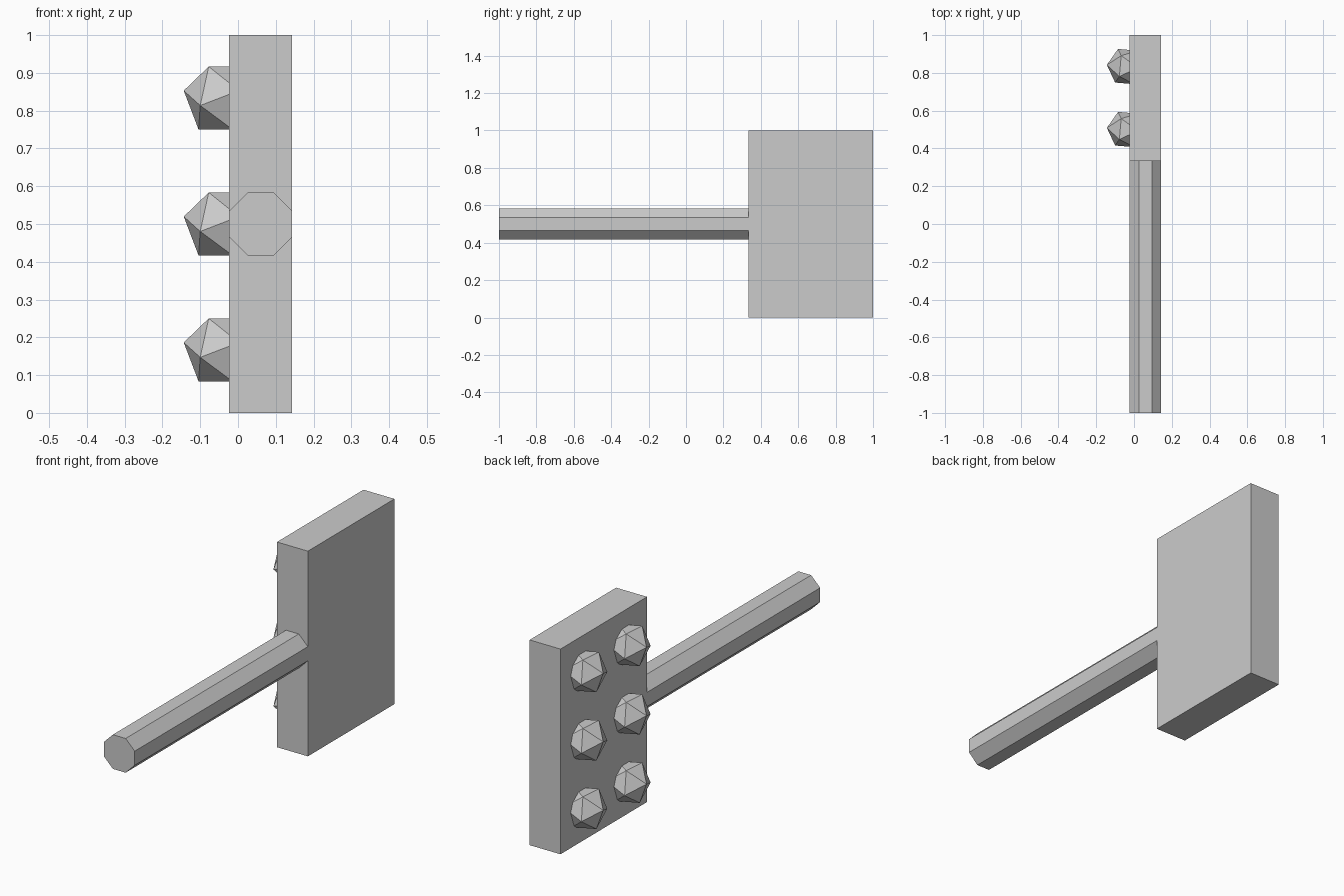
import bpy, bmesh
from math import cos, sin, pi, radians, sqrt
from mathutils import Matrix

cube = bpy.data.objects.get("Cube")
if cube:
    bpy.data.objects.remove(cube, do_unlink=True)

UNIT = 1 / 6            # grid size shared by all parts
BODY_X = 0.06           # centre of the head's thickness

grey = bpy.data.materials.new("light_grey")
grey.use_nodes = True
grey.diffuse_color = (0.6, 0.6, 0.6, 1)
grey.node_tree.nodes["Principled BSDF"].inputs["Base Color"].default_value = (0.6, 0.6, 0.6, 1)


def finish(name, bm, location):
    bmesh.ops.recalc_face_normals(bm, faces=bm.faces)
    mesh = bpy.data.meshes.new(name)
    bm.to_mesh(mesh)
    bm.free()
    mesh.materials.append(grey)
    obj = bpy.data.objects.new(name, mesh)
    obj.location = location
    bpy.context.collection.objects.link(obj)
    return obj


# Head: a flat upright slab
bm = bmesh.new()
bmesh.ops.create_cube(bm, size=1)
bmesh.ops.scale(bm, vec=(UNIT, 4 * UNIT, 6 * UNIT), verts=bm.verts)
finish("head", bm, (BODY_X, 4 * UNIT, 3 * UNIT))

# Handle: an octagonal bar along y with flats up, down and to the sides
bm = bmesh.new()
radius = UNIT / 2 / cos(pi / 8)
bmesh.ops.create_cone(bm, cap_ends=True, segments=8, radius1=radius,
                      radius2=radius, depth=8 * UNIT)
first = min(bm.verts, key=lambda v: (v.co.z, v.co.y, v.co.x))
on_axis = any(abs(v.co.x) < 1e-4 for v in bm.verts)
if on_axis:
    bmesh.ops.rotate(bm, verts=bm.verts, matrix=Matrix.Rotation(pi / 8, 3, 'Z'))
bmesh.ops.rotate(bm, verts=bm.verts, matrix=Matrix.Rotation(pi / 2, 3, 'X'))
finish("handle", bm, (BODY_X, -2 * UNIT, 3 * UNIT))


# Studs: icosahedra resting on a face, half sunk into the side of the head
def stud(name, location):
    bm = bmesh.new()
    half = UNIT / 2
    big = half * 1.236            # radius of the two middle rings
    small = big * (sqrt(5) - 1) / 2
    low = half * 0.236
    turn = radians(-5)
    for ring, z, start in ((small, half, 0), (big, low, pi),
                           (big, -low, 0), (small, -half, pi)):
        for k in range(3):
            a = start + turn + k * 2 * pi / 3
            bm.verts.new((ring * cos(a), ring * sin(a), z))
    bmesh.ops.convex_hull(bm, input=bm.verts)
    finish(name, bm, location)


for row in (1, 3, 5):
    for column in (3, 5):
        stud(f"stud_{row}_{column}", (-0.041, column * UNIT, row * UNIT))
